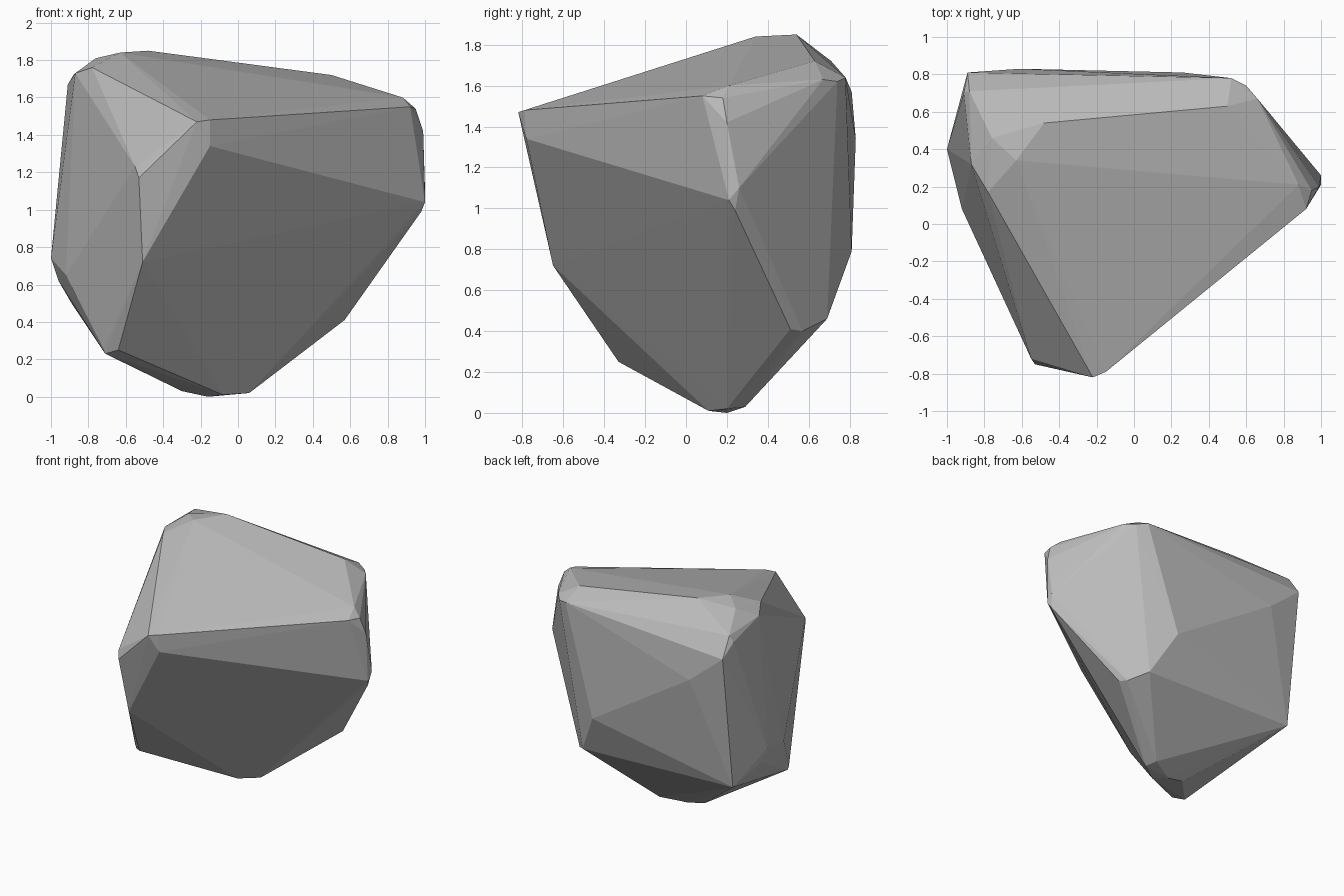
import bpy, bmesh

# Corner groups of the chipped boulder; the body is their convex hull
CORNERS = {
    "crown": [(-.48, .54, 1.85), (.50, .63, 1.72), (.88, .21, 1.60), (-.78, .17, 1.76),
              (-.87, .32, 1.73), (-.63, .34, 1.84), (-.76, .46, 1.81)],
    "front_edge": [(-.15, -.79, 1.48), (-.22, -.82, 1.47), (-.15, -.78, 1.34),
                   (-.53, -.75, 1.17), (-.55, -.72, 1.23), (-.51, -.65, .72)],
    "right_edge": [(.92, .08, 1.55), (.95, .18, 1.54), (.99, .20, 1.42),
                   (1.0, .21, 1.04), (1.0, .26, 1.10), (.98, .24, .99)],
    "back_edge": [(-.88, .71, 1.72), (-.91, .70, 1.67), (-.89, .81, 1.57), (-.61, .83, 1.34),
                  (.52, .78, 1.64), (.60, .74, 1.62), (.66, .67, 1.63), (.26, .81, .79)],
    "left_edge": [(-1.0, .40, .74), (-.92, .08, .65), (-.96, .42, .62)],
    "underside": [(.57, .51, .41), (.54, .57, .40), (.43, .69, .46), (-.89, .68, .50),
                  (-.71, -.27, .23), (-.64, -.33, .25), (-.72, -.27, .26)],
    "foot": [(.06, .20, .02), (.03, .29, .03), (-.16, .20, 0), (-.08, .11, .01), (-.30, .19, .03)],
}

# Boulder body
bm = bmesh.new()
for group in CORNERS.values():
    for co in group:
        bm.verts.new(co)
hull = bmesh.ops.convex_hull(bm, input=bm.verts[:])
loose = [v for v in bm.verts if not v.link_faces]
bmesh.ops.delete(bm, geom=loose, context='VERTS')
bmesh.ops.recalc_face_normals(bm, faces=bm.faces[:])
mesh = bpy.data.meshes.new("boulder")
bm.to_mesh(mesh)
bm.free()

# Plain stone colour, flat facets
stone = bpy.data.materials.new("stone grey")
stone.diffuse_color = (0.5, 0.5, 0.5, 1)
mesh.materials.append(stone)
boulder = bpy.data.objects.new("boulder", mesh)
bpy.context.collection.objects.link(boulder)
